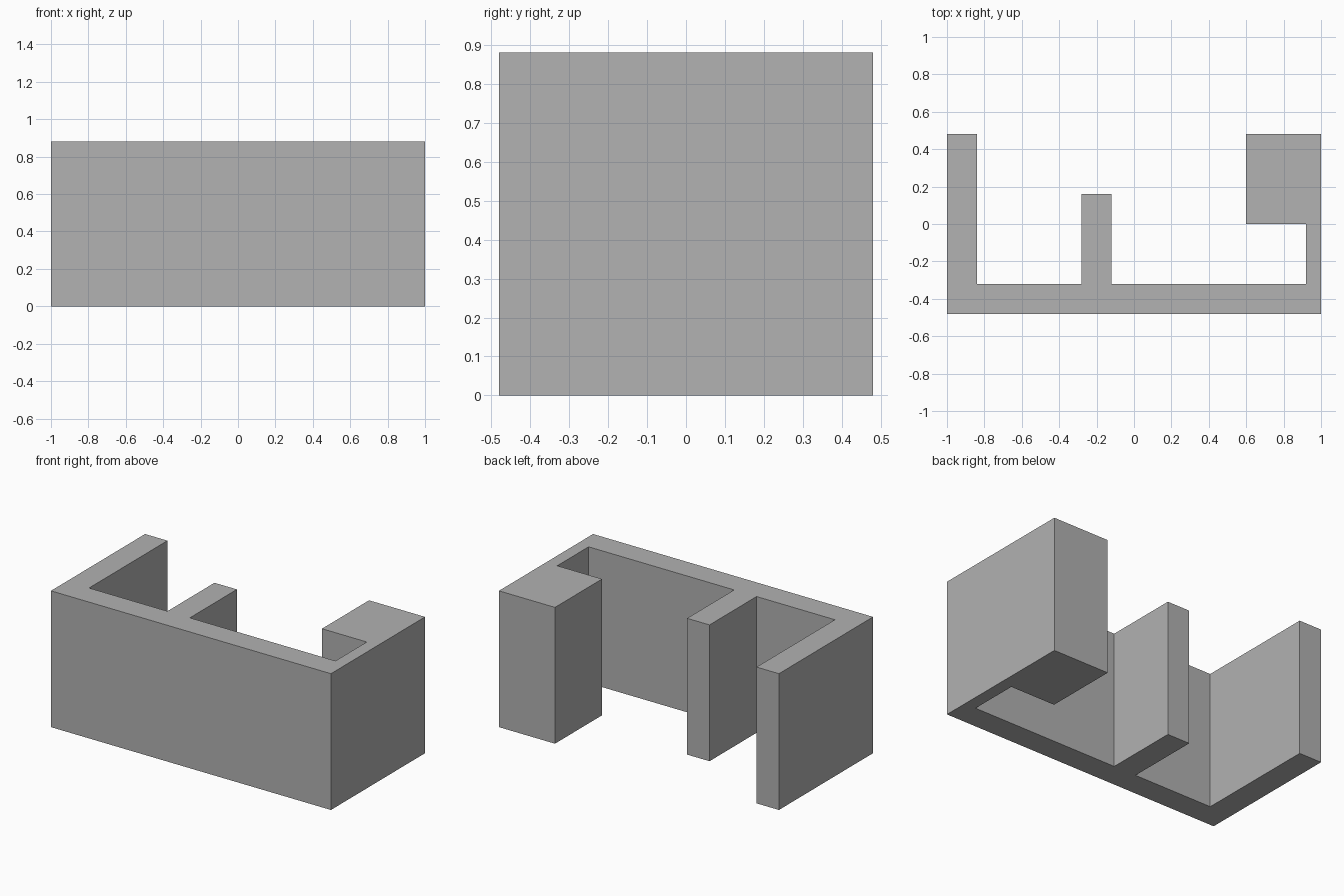
import bpy
import bmesh

cube = bpy.data.objects.get("Cube")
if cube:
    bpy.data.objects.remove(cube, do_unlink=True)

HEIGHT = 0.88

# Plain grey material
grey = bpy.data.materials.new("plain grey")
grey.use_nodes = True
colour = (0.445, 0.445, 0.445, 1)
grey.diffuse_color = colour
grey.node_tree.nodes["Principled BSDF"].inputs["Base Color"].default_value = colour


def extrude_plan(name, plan, height):
    """Raise a closed plan outline into a flat-sided solid."""
    bm = bmesh.new()
    base = bm.faces.new([bm.verts.new((x, y, 0)) for x, y in plan])
    raised = bmesh.ops.extrude_face_region(bm, geom=[base], use_keep_orig=True)
    top = [v for v in raised["geom"] if isinstance(v, bmesh.types.BMVert)]
    bmesh.ops.translate(bm, verts=top, vec=(0, 0, height))
    bmesh.ops.recalc_face_normals(bm, faces=bm.faces[:])
    mesh = bpy.data.meshes.new(name)
    bm.to_mesh(mesh)
    bm.free()
    mesh.materials.append(grey)
    obj = bpy.data.objects.new(name, mesh)
    bpy.context.collection.objects.link(obj)
    return obj


# Front wall with a long right arm, a short middle arm and a hooked left block
plan = [
    (-1, -0.48), (1, -0.48), (1, 0.48),
    (0.6, 0.48), (0.6, 0), (0.92, 0), (0.92, -0.32),
    (-0.12, -0.32), (-0.12, 0.16), (-0.28, 0.16), (-0.28, -0.32),
    (-0.84, -0.32), (-0.84, 0.48), (-1, 0.48),
]
extrude_plan("walled_block", plan, HEIGHT)
